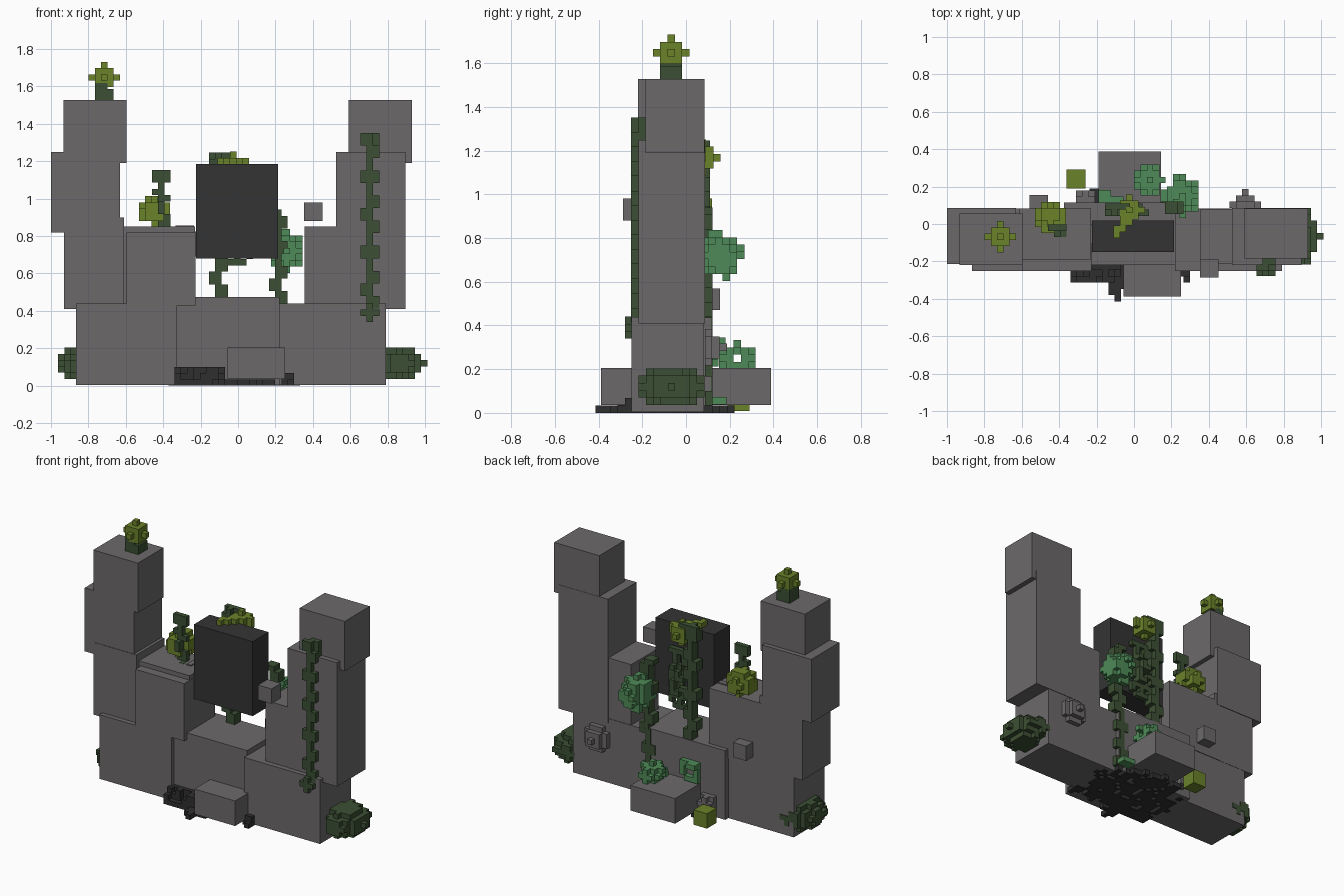
import bpy, bmesh, random
from mathutils import Vector

random.seed(4)
if "Cube" in bpy.data.objects:
    bpy.data.objects.remove(bpy.data.objects["Cube"], do_unlink=True)

U = 0.0335  # size of one small block


def srgb(*c):
    return [((v / 255 + 0.055) / 1.055) ** 2.4 for v in c] + [1.0]


def material(name, *rgb):
    m = bpy.data.materials.new(name)
    col = srgb(*rgb)
    m.use_nodes = True
    m.diffuse_color = col
    m.node_tree.nodes["Principled BSDF"].inputs["Base Color"].default_value = col
    return m


STONE = material("grey stone", 108, 105, 106)
PANEL = material("charcoal", 52, 52, 52)
RUBBLE = material("dark rubble", 47, 47, 47)
LEAF = material("dark green", 59, 79, 51)
OLIVE = material("olive green", 106, 130, 42)
JADE = material("jade green", 78, 138, 87)


def finish(name, bm, mat):
    me = bpy.data.meshes.new(name)
    bm.to_mesh(me)
    bm.free()
    me.materials.append(mat)
    ob = bpy.data.objects.new(name, me)
    bpy.context.collection.objects.link(ob)
    return ob


def box(name, x, y, z, mat=STONE):
    bm = bmesh.new()
    bmesh.ops.create_cube(bm, size=1)
    for v in bm.verts:
        v.co = [(a[0] + a[1]) / 2 + c * (a[1] - a[0]) for a, c in zip((x, y, z), v.co)]
    return finish(name, bm, mat)


# Outer skin of a set of grid cells; cell (0,0,0) is centred on origin
def blocks(name, origin, cells, mat):
    bm, seen, o = bmesh.new(), {}, Vector(origin)
    cells = set(cells)

    def vert(p):
        if p not in seen:
            seen[p] = bm.verts.new(o + Vector(p) * (U / 2))
        return seen[p]

    for c in cells:
        for ax in range(3):
            for s in (-1, 1):
                n = list(c)
                n[ax] += s
                if tuple(n) in cells:
                    continue
                quad = []
                for a, b in ((-1, -1), (1, -1), (1, 1), (-1, 1)):
                    p = [2 * i for i in c]
                    p[ax] += s
                    p[(ax + 1) % 3] += a
                    p[(ax + 2) % 3] += b
                    quad.append(vert(tuple(p)))
                bm.faces.new(quad if s > 0 else quad[::-1])
    return finish(name, bm, mat)


# Ragged ellipsoid of cells; radii in cells
def clump(rx, ry, rz, rag=0.3):
    out = []
    for i in range(-int(rx), int(rx) + 1):
        for j in range(-int(ry), int(ry) + 1):
            for k in range(-int(rz), int(rz) + 1):
                d = (i / rx) ** 2 + (j / ry) ** 2 + (k / rz) ** 2
                if d <= 1 - rag * random.random():
                    out.append((i, j, k))
    return out


# Small round shape, diamond-like from every side
def bud(r, lim):
    R = range(-r, r + 1)
    return [(i, j, k) for i in R for j in R for k in R
            if max(abs(i) + abs(j), abs(i) + abs(k), abs(j) + abs(k)) <= lim]


# Climbing stem with alternating side leaves
def vine(n, depth=1):
    out = []
    for k in range(n):
        row = [0]
        if k % 4 < 2:
            row.append(1)
        if k % 6 in (2, 3):
            row.append(-1)
        out += [(i, j, k) for i in row for j in range(depth)]
    return out


# Stone wall and base
box("base_right", (-0.865, -0.325), (-0.25, 0.08), (0.005, 0.44))
box("base_left", (0.22, 0.79), (-0.25, 0.083), (0.005, 0.44))
box("base_centre", (-0.375, 0.222), (-0.22, 0.115), (0.006, 0.475))
box("step_front", (-0.055, 0.25), (-0.388, -0.1), (0.035, 0.205))
box("step_back", (-0.19, 0.145), (0.0, 0.388), (0.035, 0.205))

# Right tower
box("right_tower_lower", (-0.93, -0.61), (-0.218, 0.082), (0.41, 0.9))
box("right_tower_middle", (-1.0, -0.63), (-0.215, 0.086), (0.82, 1.25))
box("right_tower_top", (-0.932, -0.597), (-0.22, 0.055), (1.19, 1.527))
box("right_shoulder", (-0.65, -0.23), (-0.19, 0.084), (0.41, 0.85))
box("right_shoulder_front", (-0.595, -0.228), (-0.251, 0.0), (0.43, 0.82))
box("small_back_stone", (-0.56, -0.46), (0.05, 0.155), (0.47, 0.57))

# Left tower
box("left_tower_middle", (0.525, 0.895), (-0.218, 0.086), (0.41, 1.25))
box("left_tower_top", (0.592, 0.93), (-0.185, 0.084), (1.19, 1.527))
box("left_shoulder", (0.355, 0.6), (-0.215, 0.08), (0.412, 0.85))

# Hanging dark panel
box("dark_panel", (-0.225, 0.215), (-0.15, 0.02), (0.68, 1.185), PANEL)

# Loose stones
blocks("front_round_stone", (0.402, -0.237, 0.93), bud(1, 2), STONE)
blocks("shoulder_stone", (-0.285, -0.055, 0.74), clump(3.2, 2.8, 3.6, 0.4), STONE)
ring = [(i, j, k) for i in range(-2, 3) for j in (0, 1) for k in range(-2, 3)
        if abs(i) + abs(k) < 4 and (j == 0 or max(abs(i), abs(k)) < 2)]
blocks("back_round_stone", (0.595, 0.103, 0.30), ring + [(0, 2, 0)], STONE)
blocks("back_low_stone", (-0.26, 0.13, 0.10), clump(1.6, 1.9, 1.8, 0.3), STONE)

# Dark rubble spread under the wall, piled up at the front
patch = []
for i in range(-10, 11):
    for j in range(-8, 9):
        d = (i / 10.5) ** 2 + (j / 8.4) ** 2
        if d < 0.45 + 0.6 * random.random() and random.random() < 0.88:
            patch.append((i, j, 0))
for i in range(-9, -1):
    for j in (-7, -6, -5):
        for k in range(random.choice((1, 2, 3)) if j < -5 else 3):
            patch.append((i, j, k))
patch += [(i, j, k) for i in (8, 9) for j in (-6, -5) for k in (0, 1)]
patch += [(-3, -8, 0), (-3, -9, 0), (-2, -8, 0), (-2, -9, 0), (-2, -10, 0), (9, -7, 0)]
blocks("rubble", (-0.02, -0.062, U / 2), patch, RUBBLE)

# Bushes beside the base
for name, x, r in (("left_bush", 0.862, 4.2), ("right_bush", -0.845, 3.6)):
    blocks(name, (x, -0.066, 0.12), clump(r, 4.9, 2.9, 0.25), LEAF)

# Vine on the front of the left tower
stem = vine(28) + [(i, 1, k) for i in (0, 1) for k in range(24, 28)]
blocks("front_vine", (0.705, -0.234, 0.43), stem, LEAF)
blocks("front_vine_tip", (0.705, -0.262, 0.39),
       [(i, 0, k) for i in (-1, 0, 1) for k in (-1, 0, 1) if abs(i) + abs(k) < 2], LEAF)

# Vines behind the panel
creeper = [(i, 0, k) for i in range(0, 6) for k in range(5, 17) if random.random() < 0.68]
creeper += [(i, 1, k) for i in range(0, 5) for k in range(8, 14) if random.random() < 0.45]
creeper += [(i, j, k) for i, j, k in vine(23, 2)]
creeper += [(i, 1, 22) for i in (-1, 0, 1, 2)]
blocks("panel_vine", (-0.105, 0.06, 0.492), creeper, LEAF)
blocks("side_vine", (0.215, 0.07, 0.455), vine(15, 2), LEAF)
blocks("wall_vine", (0.20, 0.104, 0.05), vine(13), LEAF)

# Olive growth on top of the panel
drip = [(i, j, k) for i, j, k in bud(2, 2) if j > -2]
drip += [(-1, -2, 1), (-1, -3, 1), (0, -2, 1), (-2, -3, 1), (-2, -4, 1), (1, -1, 1), (2, 0, 1)]
blocks("panel_blossom", (-0.025, 0.075, 1.168), drip, OLIVE)

# Sapling on top of the right tower
trunk = [(i, j, k) for i in (-1, 0, 1) for j in (-1, 0, 1) for k in range(3)
         if k != 2 or i < 1]
blocks("sapling_trunk", (-0.715, -0.068, 1.535), trunk, LEAF)
blocks("sapling_crown", (-0.715, -0.068, 1.648), bud(2, 3 - 1) +
       [(i, j, 1) for i in (-1, 0, 1) for j in (-1, 0, 1)], OLIVE)

# Shrub on the right shoulder
stalk = [(0, 0, k) for k in range(9)] + [(1, 0, k) for k in (1, 2, 5, 8, 9)]
stalk += [(-1, 0, k) for k in (6, 8, 9)] + [(0, 0, 9), (0, -1, 3), (0, -1, 4), (1, -1, 0)]
blocks("shrub_stalk", (-0.41, -0.02, 0.835), stalk, LEAF)
blocks("shrub_leaves", (-0.446, 0.035, 0.93), clump(2.8, 2.8, 2.8, 0.4), OLIVE)

# Jade plants
blocks("jade_bush", (0.26, 0.15, 0.72), clump(3.1, 3.3, 3.4, 0.35), JADE)
flower = [c for c in clump(2.4, 2.7, 2.2, 0.3) if not (c[1] == 0 and c[2] == 0)]
blocks("jade_flower", (0.085, 0.235, 0.25), flower, JADE)
hoop = [(i, 0, k) for i in (-1, 0, 1, 2) for k in (-2, -1, 0, 1)
        if not (i in (0, 1) and k in (-1, 0)) and (i, k) != (2, -2)]
blocks("jade_wall_ring", (-0.14, 0.131, 0.295), hoop + [(-1, 1, 1), (0, 1, 1)], JADE)
blocks("jade_ground_leaf", (0.19, 0.135, 0.055), [(i, j, 0) for i in (-1, 0, 1) for j in (0, 1)], JADE)

# Olive flower on the ground behind
blocks("ground_flower", (-0.31, 0.24, 0.06), bud(1, 2), OLIVE)
